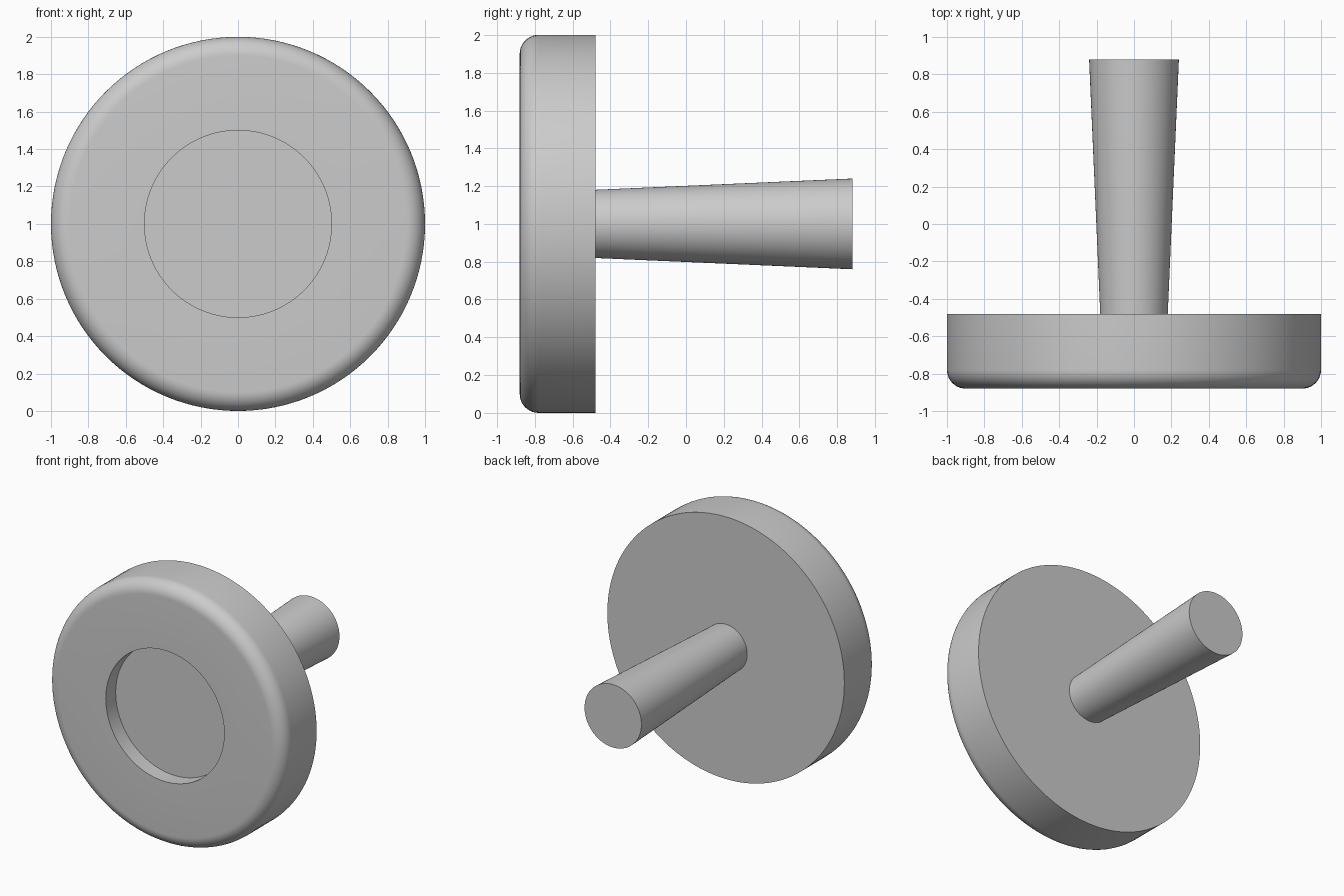
import bpy, bmesh, math
from mathutils import Matrix, Vector

default_cube = bpy.data.objects.get("Cube")
if default_cube:
    bpy.data.objects.remove(default_cube, do_unlink=True)

# Single plain grey material
grey = bpy.data.materials.new("light grey")
grey.use_nodes = True
colour = (0.6, 0.6, 0.6, 1)
grey.diffuse_color = colour
grey.node_tree.nodes["Principled BSDF"].inputs["Base Color"].default_value = colour

CENTRE_Z = 1.0
SEGMENTS = 128


def lathe(name, profile):
    """Revolve (radius, y) points around the horizontal y axis."""
    bm = bmesh.new()
    verts = [bm.verts.new((r, y, 0)) for r, y in profile]
    edges = [bm.edges.new(pair) for pair in zip(verts, verts[1:])]
    bmesh.ops.spin(bm, geom=verts + edges, cent=(0, 0, 0), axis=(0, 1, 0),
                   angle=math.tau, steps=SEGMENTS)
    bmesh.ops.remove_doubles(bm, verts=bm.verts, dist=0.0001)
    bmesh.ops.recalc_face_normals(bm, faces=bm.faces)
    mesh = bpy.data.meshes.new(name)
    bm.to_mesh(mesh)
    bm.free()
    mesh.materials.append(grey)
    obj = bpy.data.objects.new(name, mesh)
    obj.location.z = CENTRE_Z
    bpy.context.collection.objects.link(obj)
    bpy.ops.object.select_all(action="DESELECT")
    obj.select_set(True)
    bpy.context.view_layer.objects.active = obj
    bpy.ops.object.shade_smooth_by_angle(angle=math.radians(35))
    return obj


# Round head: recessed front, rounded front rim, flat back
front, back, bevel, recess = -0.88, -0.48, 0.1, 0.12
rim = []
for i in range(11):
    a = math.pi / 2 * i / 10
    rim.append((1 - bevel + bevel * math.sin(a), front + bevel - bevel * math.cos(a)))
lathe("round_head", [(0, front + recess), (0.5, front + recess), (0.5, front)]
      + rim + [(1, back), (0, back)])

# Tapered stem, widening toward its free end
lathe("tapered_stem", [(0, back - 0.01), (0.18, back - 0.01), (0.24, 0.88), (0, 0.88)])
